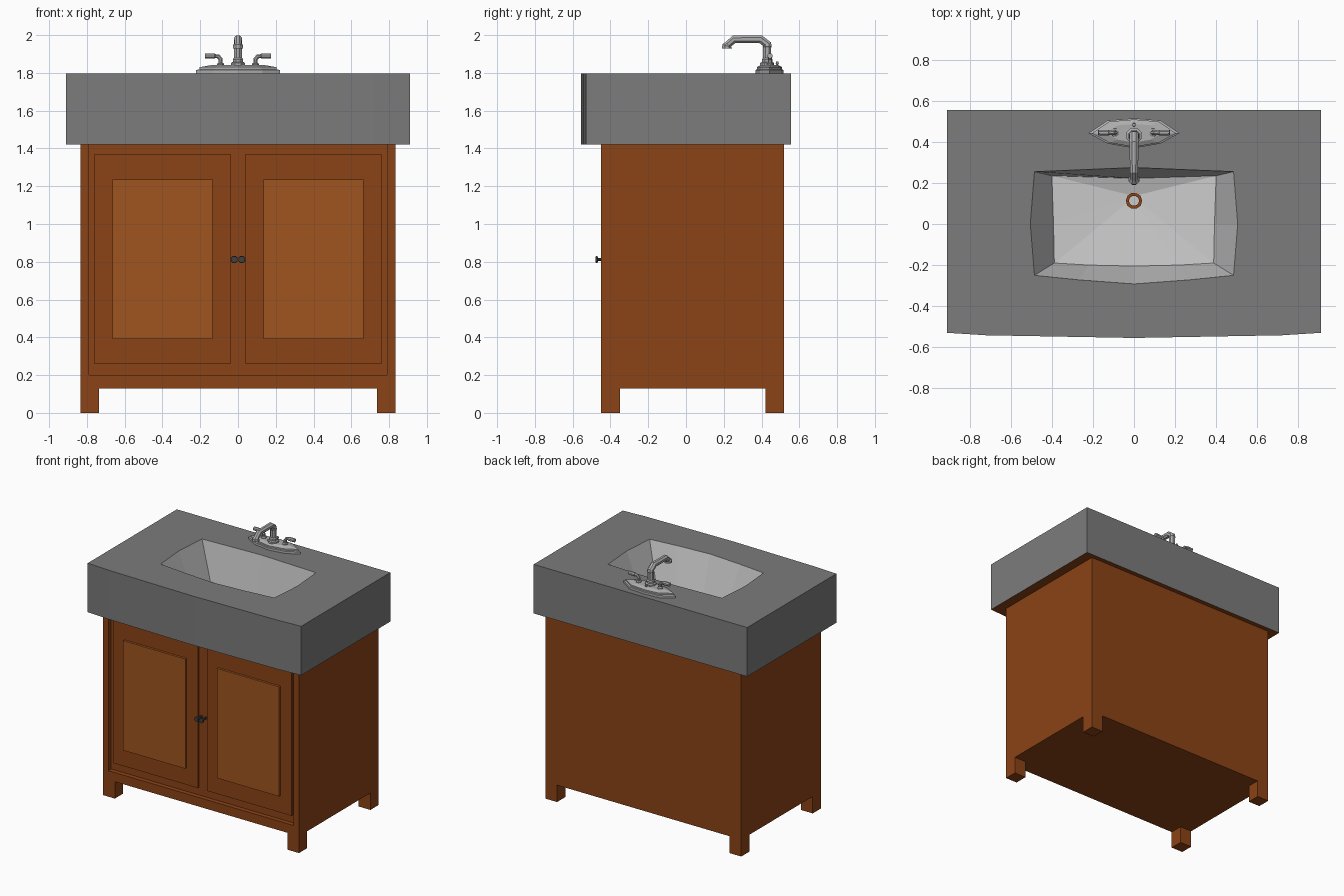
import bpy, bmesh, math
from mathutils import Vector

if "Cube" in bpy.data.objects:
    bpy.data.objects.remove(bpy.data.objects["Cube"])


def material(name, rgb):
    m = bpy.data.materials.new(name)
    m.diffuse_color = (*rgb, 1)
    m.use_nodes = True
    m.node_tree.nodes["Principled BSDF"].inputs["Base Color"].default_value = m.diffuse_color
    return m


WOOD = material("wood", (0.26, 0.056, 0.008))
PANEL = material("light_wood", (0.35, 0.09, 0.014))
STONE = material("stone", (0.20, 0.20, 0.20))
WHITE = material("basin_white", (0.8, 0.8, 0.8))
METAL = material("metal", (0.42, 0.42, 0.42))
DARK = material("dark_metal", (0.05, 0.05, 0.05))


def finish(name, bm, *mats):
    bmesh.ops.recalc_face_normals(bm, faces=bm.faces)
    me = bpy.data.meshes.new(name)
    bm.to_mesh(me)
    bm.free()
    for m in mats:
        me.materials.append(m)
    ob = bpy.data.objects.new(name, me)
    bpy.context.collection.objects.link(ob)
    return ob


def box(name, lo, hi, mat):
    bm = bmesh.new()
    bmesh.ops.create_cube(bm, size=1)
    for v in bm.verts:
        v.co = [l + (c + 0.5) * (h - l) for c, l, h in zip(v.co, lo, hi)]
    return finish(name, bm, mat)


def loft(name, rings, mats, bands=None):
    """Joins rings of points with quads and caps both ends; bands gives material indices."""
    bm = bmesh.new()
    rows = [[bm.verts.new(p) for p in r] for r in rings]
    n = len(rows[0])
    bands = bands or [0] * (len(rows) + 1)
    bm.faces.new(rows[0]).material_index = bands[0]
    for k, (a, b) in enumerate(zip(rows, rows[1:])):
        for i in range(n):
            j = (i + 1) % n
            bm.faces.new((a[i], a[j], b[j], b[i])).material_index = bands[k + 1]
    bm.faces.new(rows[-1]).material_index = bands[-1]
    return finish(name, bm, *mats)


def tube(name, path, side, mat=METAL, sides=8):
    """Sweeps a polygon along a flat path of (x, y, z, radius); side is the path plane's normal."""
    pts = [Vector(p[:3]) for p in path]
    side = Vector(side)
    rings = []
    for i, p in enumerate(pts):
        a = (p - pts[i - 1]).normalized() if i else Vector()
        b = (pts[i + 1] - p).normalized() if i < len(pts) - 1 else Vector()
        up = (a + b).normalized().cross(side)
        r = path[i][3]
        angles = [2 * math.pi * (k + 0.5) / sides for k in range(sides)]
        rings.append([p + r * (math.cos(t) * side + math.sin(t) * up) for t in angles])
    return loft(name, rings, [mat])


# Cabinet with legs and front recess cut from one block
cabinet = box("cabinet", (-0.835, -0.45, 0), (0.835, 0.52, 1.42), WOOD)
cuts = [("leg_gap_front_cutter", (-0.735, -1, -1), (0.735, 1, 0.13)),
        ("leg_gap_side_cutter", (-1, -0.35, -1), (1, 0.42, 0.13)),
        ("door_recess_cutter", (-0.79, -1, 0.2), (0.79, -0.415, 1.6))]
for name, lo, hi in cuts:
    cutter = box(name, lo, hi, WOOD)
    cutter.hide_render = True
    cutter.hide_set(True)
    mod = cabinet.modifiers.new(name, 'BOOLEAN')
    mod.operation = 'DIFFERENCE'
    mod.object = cutter

# Doors, raised panels and knobs
for s, label in ((-1, "left"), (1, "right")):
    def span(a, b):
        return sorted((s * a, s * b))
    x0, x1 = span(0.04, 0.76)
    box(label + "_door", (x0, -0.432, 0.26), (x1, -0.41, 1.37), WOOD)
    x0, x1 = span(0.135, 0.665)
    box(label + "_door_panel", (x0, -0.449, 0.39), (x1, -0.43, 1.235), PANEL)
    knob = [(-0.41, 0.009), (-0.466, 0.009), (-0.468, 0.02), (-0.48, 0.018)]
    tube(label + "_knob", [(s * 0.02, y, 0.812, r) for y, r in knob], (1, 0, 0), DARK)

# Countertop with bowed front, lofted inward to the basin and drain
def mirror_ring(right, z):
    """Closes a half outline running from back centre to front centre."""
    left = [(-x, y) for x, y in right[-2:0:-1]]
    return [(x, y, z) for x, y in right + left]


edge = [(0, 0.555), (0.91, 0.555), (0.91, 0), (0.91, -0.53), (0.72, -0.542), (0, -0.555)]
rim = [(0, 0.275), (0.485, 0.255), (0.505, 0), (0.485, -0.25), (0.27, -0.272), (0, -0.292)]
floor = [(0, 0.222), (0.4, 0.235), (0.392, 0), (0.388, -0.19), (0.22, -0.2), (0, -0.205)]
drain = [(0.035 * math.sin(a * math.pi / 5), 0.113 + 0.035 * math.cos(a * math.pi / 5)) for a in range(6)]
loft("countertop_basin",
     [mirror_ring(edge, 1.42), mirror_ring(edge, 1.798), mirror_ring(rim, 1.798),
      mirror_ring(floor, 1.50), mirror_ring(drain, 1.475), mirror_ring(drain, 1.45)],
     [STONE, WHITE, WOOD], [2, 0, 0, 1, 1, 1, 1])

# Drain ring
bm = bmesh.new()
rows = [[bm.verts.new((r * math.cos(a * math.pi / 5), 0.113 + r * math.sin(a * math.pi / 5), z))
         for a in range(10)] for r, z in ((0.04, 1.47), (0.04, 1.484), (0.025, 1.484), (0.025, 1.46))]
for k in range(4):
    p, q = rows[k], rows[(k + 1) % 4]
    for i in range(10):
        j = (i + 1) % 10
        bm.faces.new((p[i], p[j], q[j], q[i]))
finish("drain_ring", bm, WOOD)

# Faucet base plate in stepped tiers
plate = [(0, 0.073), (0.13, 0.062), (0.222, 0), (0.13, -0.05), (0, -0.073)]
tiers = [(1, 1.797), (1, 1.815), (0.92, 1.819), (0.92, 1.83), (0.62, 1.842)]
loft("faucet_base", [mirror_ring([(x * f, 0.442 + y * f) for x, y in plate], z) for f, z in tiers], [METAL])

# Spout with collar, gooseneck and nozzle
spout = [(0.43, 1.83, 0.04), (0.43, 1.853, 0.04), (0.43, 1.858, 0.03), (0.43, 1.872, 0.03),
         (0.43, 1.88, 0.023), (0.43, 1.935, 0.023), (0.43, 1.94, 0.026), (0.43, 1.952, 0.024),
         (0.395, 1.978, 0.023), (0.255, 1.978, 0.022), (0.222, 1.95, 0.02), (0.217, 1.943, 0.028),
         (0.217, 1.93, 0.028)]
tube("faucet_spout", [(0, y, z, r) for y, z, r in spout], (1, 0, 0))

# Lift rod behind the spout
rod = [(1.82, 0.005), (1.845, 0.005), (1.848, 0.009), (1.86, 0.007)]
tube("lift_rod", [(0, 0.483, z, r) for z, r in rod], (1, 0, 0))

# Lever handles
handle = [(0.092, 1.825, 0.022), (0.092, 1.848, 0.02), (0.092, 1.853, 0.012), (0.092, 1.872, 0.012),
          (0.104, 1.887, 0.012), (0.12, 1.889, 0.011), (0.124, 1.889, 0.015), (0.174, 1.89, 0.014)]
for s, label in ((-1, "left"), (1, "right")):
    tube(label + "_faucet_handle", [(s * x, 0.445, z, r) for x, z, r in handle], (0, 1, 0))
